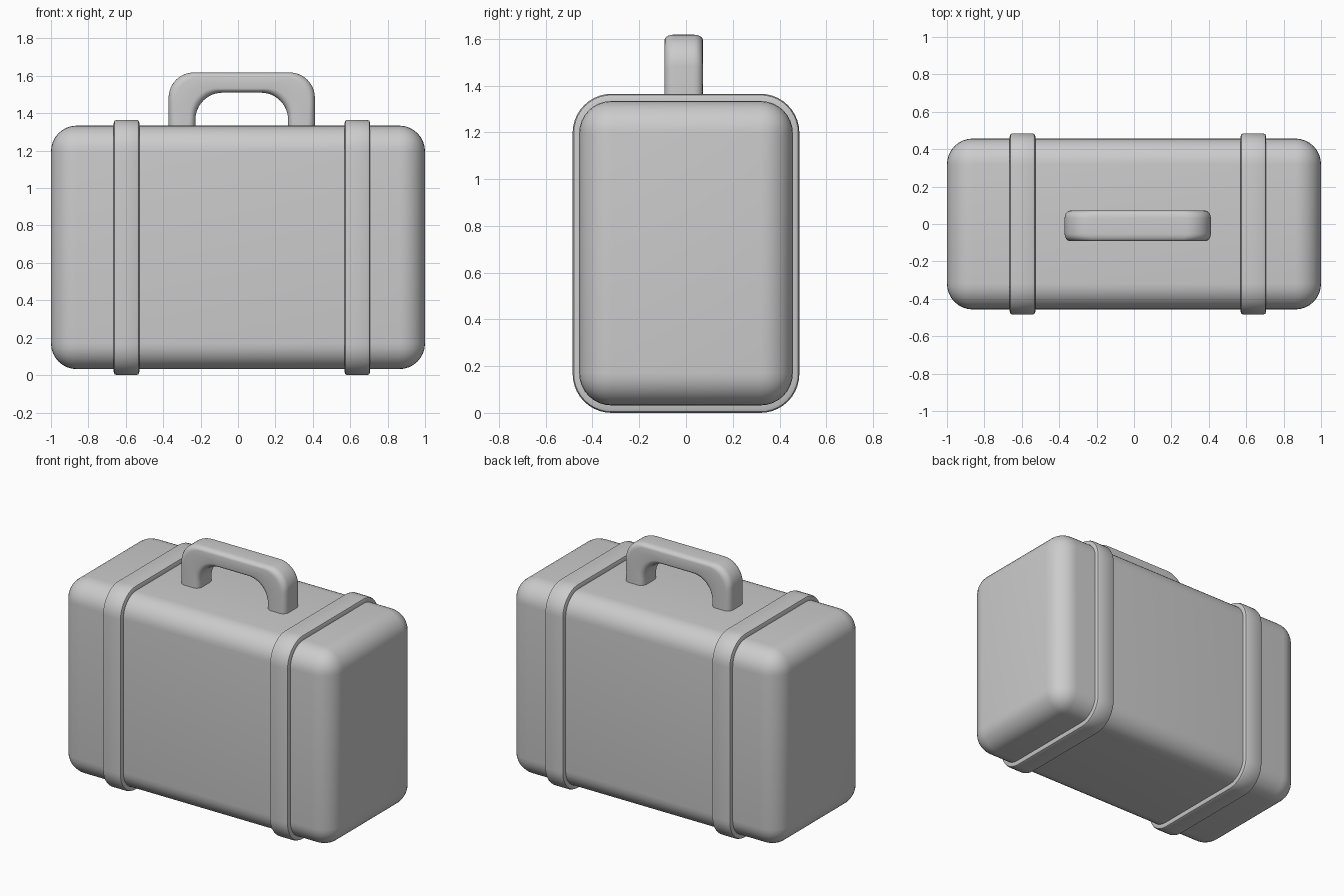
import bpy, bmesh
from math import sin, cos, pi
from mathutils import Vector

if "Cube" in bpy.data.objects:
    bpy.data.objects.remove(bpy.data.objects["Cube"])


def finish(name, bm):
    bmesh.ops.recalc_face_normals(bm, faces=bm.faces)
    mesh = bpy.data.meshes.new(name)
    bm.to_mesh(mesh)
    bm.free()
    obj = bpy.data.objects.new(name, mesh)
    bpy.context.collection.objects.link(obj)
    bpy.ops.object.select_all(action='DESELECT')
    obj.select_set(True)
    bpy.context.view_layer.objects.active = obj
    bpy.ops.object.shade_smooth_by_angle(angle=0.6)
    return obj


def loft(name, rings, closed):
    bm = bmesh.new()
    vs = [[bm.verts.new(p) for p in r] for r in rings]
    n, m = len(vs), len(vs[0])
    for i in range(n if closed else n - 1):
        a, b = vs[i], vs[(i + 1) % n]
        for j in range(m):
            k = (j + 1) % m
            bm.faces.new((a[j], a[k], b[k], b[j]))
    if not closed:
        bm.faces.new(vs[0])
        bm.faces.new(vs[-1])
    return finish(name, bm)


def rounded_rect(hu, hv, r, seg):
    pts = []
    for q, (su, sv) in enumerate(((1, 1), (-1, 1), (-1, -1), (1, -1))):
        for i in range(seg + 1):
            a = (q + i / seg) * pi / 2
            pts.append((su * (hu - r) + r * cos(a), sv * (hv - r) + r * sin(a)))
    return pts


# Case body: rounded box
bm = bmesh.new()
bmesh.ops.create_cube(bm, size=1)
for v in bm.verts:
    v.co = Vector((v.co.x * 2, v.co.y * 0.914, v.co.z * 1.302 + 0.683))
bmesh.ops.bevel(bm, geom=bm.edges[:], offset=0.138, segments=8, profile=0.5, affect='EDGES')
finish("case_body", bm)

# Straps: soft-edged bands wrapped round the case
section = [(-0.069, -0.06), (-0.069, -0.018), (-0.064, -0.005), (-0.052, 0),
           (0.052, 0), (0.064, -0.005), (0.069, -0.018), (0.069, -0.06)]
for name, cx in (("left_strap", -0.596), ("right_strap", 0.638)):
    loops = [[(cx + dx, y, z + 0.6825) for y, z in
              rounded_rect(0.485 + d, 0.6825 + d, 0.167 + d, 10)] for dx, d in section]
    loft(name, loops, True)


# Handle: arch with a rounded rectangular section
def arch(half, top, r, seg=12):
    cx, base = 0.02, 1.32
    pts = [Vector((cx - half, base))]
    for i in range(seg + 1):
        a = pi - i / seg * pi / 2
        pts.append(Vector((cx - half + r + r * cos(a), top - r + r * sin(a))))
    return pts + [Vector((2 * cx - p.x, p.y)) for p in reversed(pts)]


rings = []
for o, i in zip(arch(0.391, 1.618, 0.135), arch(0.248, 1.51, 0.145)):
    mid, half = (o + i) / 2, (o - i) / 2
    unit = half.normalized()
    h = half.length
    ring = []
    for u, v in rounded_rect(h, 0.082, 0.04, 5):
        p = mid + unit * u
        ring.append((p.x, v - 0.01, p.y))
    rings.append(ring)
# Keep the leg ends level
for r in (rings[0], rings[-1]):
    r[:] = [(x, y, 1.32) for x, y, z in r]
loft("handle", rings, False)
